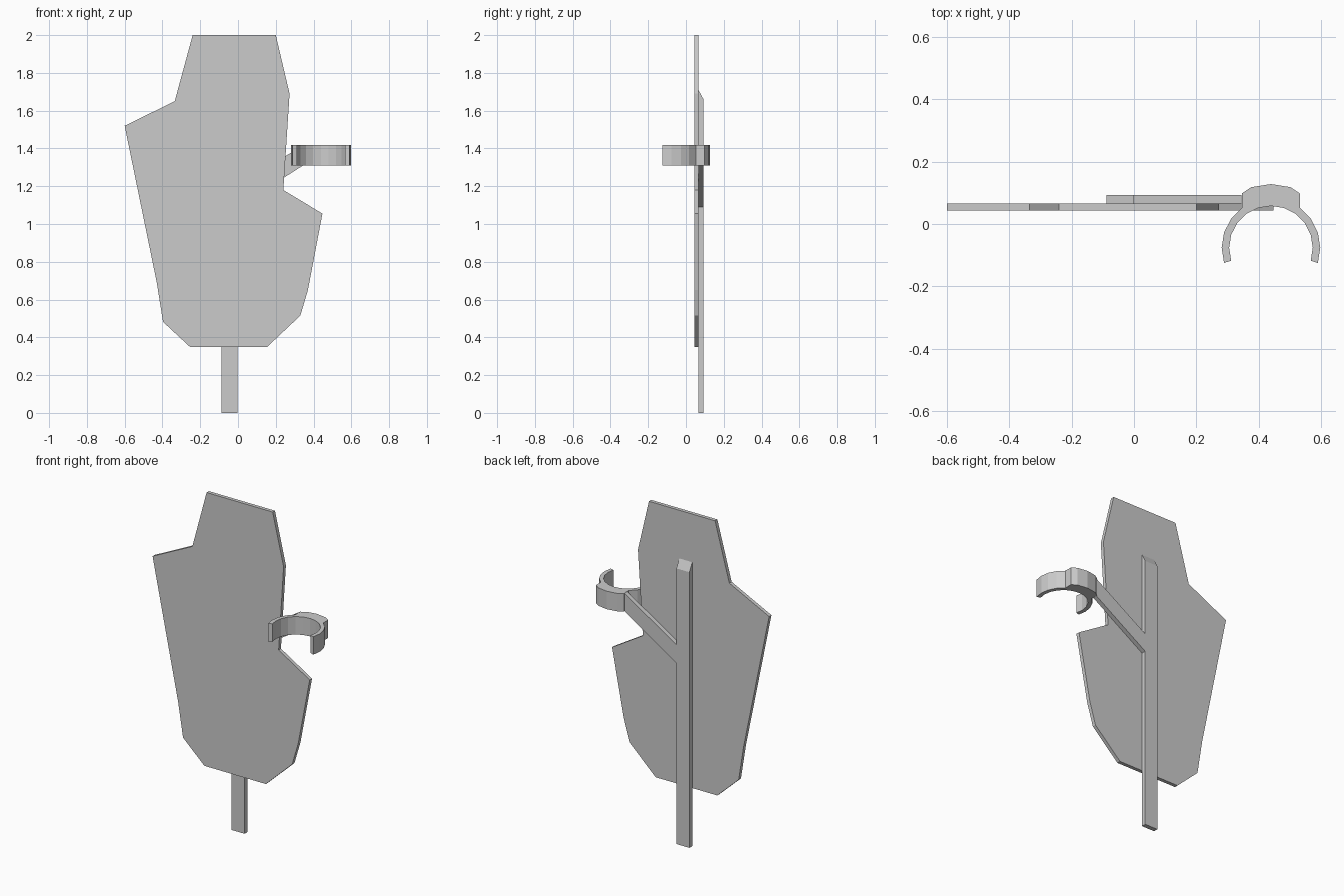
import bpy, bmesh
from math import sin, cos, radians
from mathutils import Vector

if "Cube" in bpy.data.objects:
    bpy.data.objects.remove(bpy.data.objects["Cube"])


def prism(name, profile, place, lo, hi):
    """Extrude a 2D profile from lo to hi; place maps (a, b, depth) to xyz."""
    bm = bmesh.new()
    face = bm.faces.new([bm.verts.new(place(a, b, lo)) for a, b in profile])
    ext = bmesh.ops.extrude_face_region(bm, geom=[face])
    move = Vector(place(0, 0, hi)) - Vector(place(0, 0, lo))
    bmesh.ops.translate(bm, vec=move,
                        verts=[g for g in ext["geom"] if isinstance(g, bmesh.types.BMVert)])
    bmesh.ops.recalc_face_normals(bm, faces=bm.faces[:])
    mesh = bpy.data.meshes.new(name)
    bm.to_mesh(mesh)
    bm.free()
    obj = bpy.data.objects.new(name, mesh)
    bpy.context.collection.objects.link(obj)
    return obj


def along_x(a, b, d): return (d, a, b)
def along_y(a, b, d): return (a, d, b)
def along_z(a, b, d): return (a, b, d)


FRONT, MID, BACK = 0.044, 0.066, 0.093

# Flat silhouette board
prism("board", [(-0.24, 2), (0.20, 2), (0.273, 1.69), (0.24, 1.18), (0.447, 1.055),
                (0.37, 0.65), (0.33, 0.515), (0.155, 0.35), (-0.255, 0.35),
                (-0.397, 0.482), (-0.43, 0.69), (-0.6, 1.52), (-0.335, 1.65)],
      along_y, FRONT, MID)

# Rear stake with sloped top
prism("stake", [(MID, 0), (BACK, 0), (BACK, 1.66), (MID, 1.71)], along_x, -0.088, -0.002)

# Diagonal arm carrying the clip
prism("arm", [(-0.002, 1.09), (0.345, 1.31), (0.345, 1.418), (-0.002, 1.20)],
      along_y, MID, BACK)

# Open ring clip with a thickened back
CX, CY, R_IN, R_OUT = 0.439, -0.076, 0.134, 0.158


def arc(r, angles):
    return [(CX + r * cos(radians(t)), CY + r * sin(radians(t))) for t in angles]


pad = [(CX + dx, y) for dx, y in
       [(0.093, 0.098), (0.063, 0.118), (0, 0.128), (-0.063, 0.118), (-0.093, 0.098)]]
clip = (arc(R_OUT, range(-18, 55, 18)) + pad + arc(R_OUT, range(126, 199, 18))
        + arc(R_IN, range(198, -19, -18)))
prism("ring_clip", clip, along_z, 1.31, 1.418)
